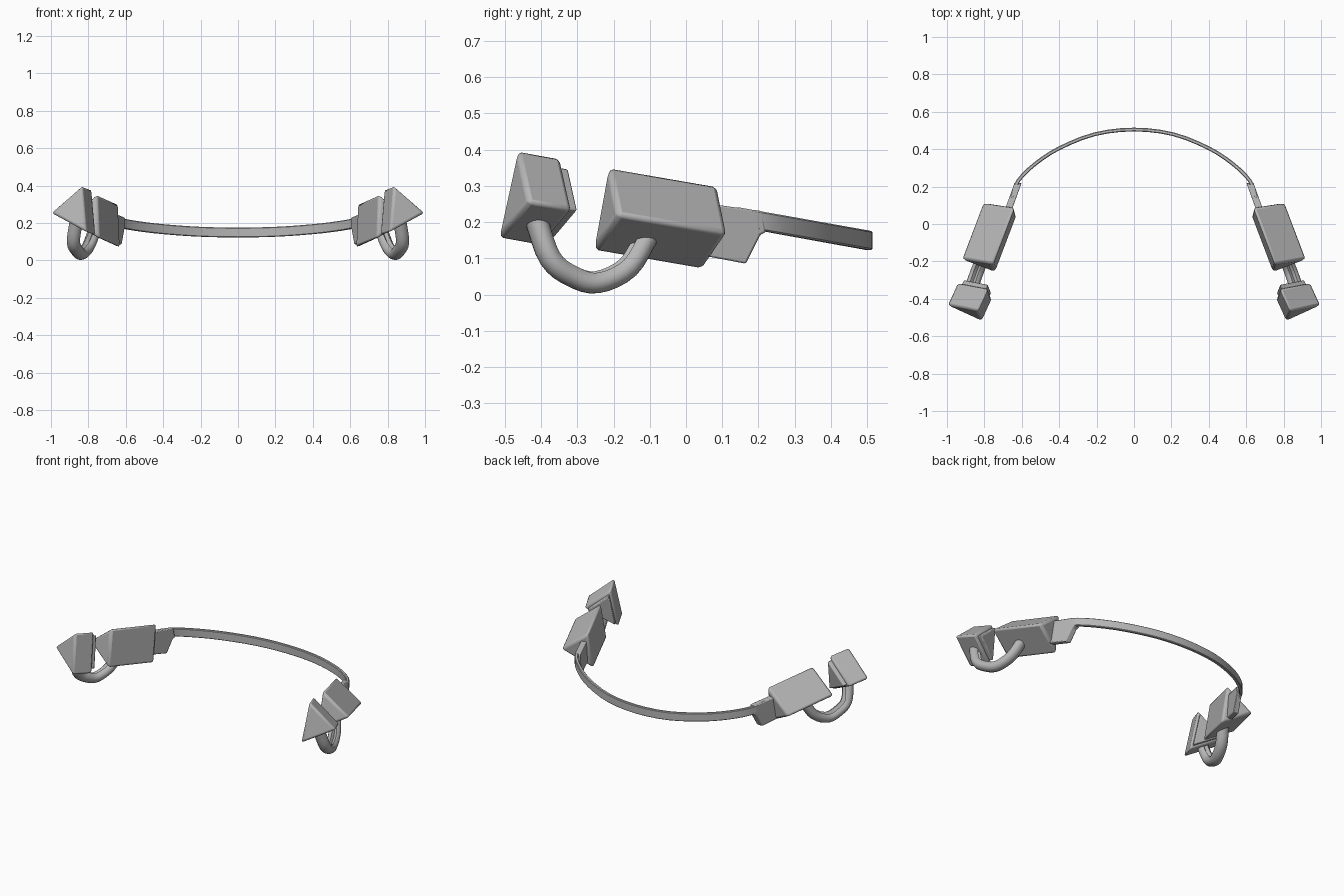
import bpy, bmesh, math
from mathutils import Vector

cube = bpy.data.objects.get("Cube")
if cube:
    bpy.data.objects.remove(cube, do_unlink=True)

grey = bpy.data.materials.new("plain_grey")
grey.use_nodes = True
grey.diffuse_color = (0.47, 0.47, 0.47, 1)
grey.node_tree.nodes["Principled BSDF"].inputs["Base Color"].default_value = grey.diffuse_color


def finish(name, bm, bevel=0, mirror=True, segments=2, angle=35):
    bmesh.ops.recalc_face_normals(bm, faces=bm.faces)
    mesh = bpy.data.meshes.new(name)
    bm.to_mesh(mesh)
    bm.free()
    mesh.materials.append(grey)
    obj = bpy.data.objects.new(name, mesh)
    bpy.context.collection.objects.link(obj)
    if bevel:
        mod = obj.modifiers.new("soft_edges", 'BEVEL')
        mod.width, mod.segments = bevel, segments
    if mirror:
        obj.modifiers.new("both_sides", 'MIRROR')
    bpy.ops.object.select_all(action='DESELECT')
    obj.select_set(True)
    bpy.context.view_layer.objects.active = obj
    bpy.ops.object.shade_smooth_by_angle(angle=math.radians(angle))


def loft(rings):
    """Skin a list of closed rings and cap both ends."""
    bm = bmesh.new()
    loops = [[bm.verts.new(p) for p in ring] for ring in rings]
    count = len(loops[0])
    for a, b in zip(loops, loops[1:]):
        for i in range(count):
            j = (i + 1) % count
            bm.faces.new((a[i], a[j], b[j], b[i]))
    bm.faces.new(loops[0])
    bm.faces.new(loops[-1])
    return bm


def prism(name, corners, axis, scale, bevel, start, end):
    """Three-sided bar running from its front corners along an axis."""
    pts = [Vector(c) for c in corners]
    mid = sum(pts, Vector()) / len(pts)
    ring = [mid + (p - mid) * scale for p in pts]
    axis = Vector(axis)
    finish(name, loft([[p + axis * t for p in ring] for t in (start, end)]), bevel)


# Three-sided side blocks: top, outer and lower inner corners
prism("side_block", [(0.755, -0.21, 0.345), (0.915, -0.185, 0.22), (0.745, -0.25, 0.125)],
      (-0.11, 0.29, -0.05), 1.07, 0.016, -0.02, 1.03)

# Smaller front blocks with a thin pad behind
front = [(0.835, -0.46, 0.39), (0.99, -0.43, 0.255), (0.815, -0.51, 0.16)]
front_axis = (-0.05, 0.11, -0.02)
prism("front_block", front, front_axis, 1.07, 0.014, -0.06, 1.04)
prism("front_block_pad", front, front_axis, 0.85, 0.006, 0.9, 1.24)


def smooth_path(points, steps):
    """Catmull-Rom curve through the points."""
    p = [Vector(q) for q in points]
    p = [p[0] * 2 - p[1]] + p + [p[-1] * 2 - p[-2]]
    out = []
    for i in range(1, len(p) - 2):
        a, b, c, d = p[i - 1:i + 3]
        for s in range(steps):
            t = s / steps
            out.append((b * 2 + (c - a) * t + (a * 2 - b * 5 + c * 4 - d) * t * t
                        + (b * 3 - a - c * 3 + d) * t ** 3) / 2)
    return out + [p[-2]]


# Curved hooks joining the blocks, grooved along the inside of the bend
path = smooth_path([(0.865, -0.415, 0.21), (0.88, -0.375, 0.1), (0.86, -0.315, 0.052),
                    (0.835, -0.245, 0.034), (0.8, -0.16, 0.075), (0.765, -0.105, 0.165)], 4)
across = Vector((0.93, 0.33, -0.15)).normalized()
rings = []
for i, p in enumerate(path):
    tangent = (path[min(i + 1, len(path) - 1)] - path[max(i - 1, 0)]).normalized()
    up = across.cross(tangent).normalized()
    side = tangent.cross(up)
    ring = []
    for k in range(16):
        a = math.tau * k / 16
        r = 0.4 if k == 4 else 1.0
        ring.append(p + side * math.cos(a) * 0.036 + up * math.sin(a) * 0.031 * r)
    rings.append(ring)
finish("hook", loft(rings), angle=50)

# Stepped plates carrying the band into the side blocks
profile = [(-0.02, 0.262), (0.21, 0.23), (0.22, 0.172), (0.205, 0.165), (0.165, 0.085), (-0.02, 0.12)]


def plate_x(y):
    return 0.7 - 0.36 * y


finish("band_plate", loft([[(plate_x(y) + off, y, z) for y, z in profile]
                           for off in (-0.02, 0.018)]), 0.005)

# Thin band sweeping round the back, sloping down to the rear
half = [(0.655, 0.14), (0.62, 0.23), (0.53, 0.32), (0.4, 0.405), (0.21, 0.48)]
plan = smooth_path([(-x, y, 0) for x, y in half] + [(0, 0.505, 0)]
                   + [(x, y, 0) for x, y in reversed(half)], 3)
rings = []
for i, p in enumerate(plan):
    t = (plan[min(i + 1, len(plan) - 1)] - plan[max(i - 1, 0)]).normalized()
    n = Vector((-t.y, t.x, 0)) * 0.01
    top = 0.25 - 0.18 * (p.y - 0.09)
    low = top - 0.053
    rings.append([p + n * s + Vector((0, 0, z))
                  for s, z in ((-1, low), (1, low), (1, top), (-1, top))])
finish("rear_band", loft(rings), 0.004, mirror=False, segments=1)
